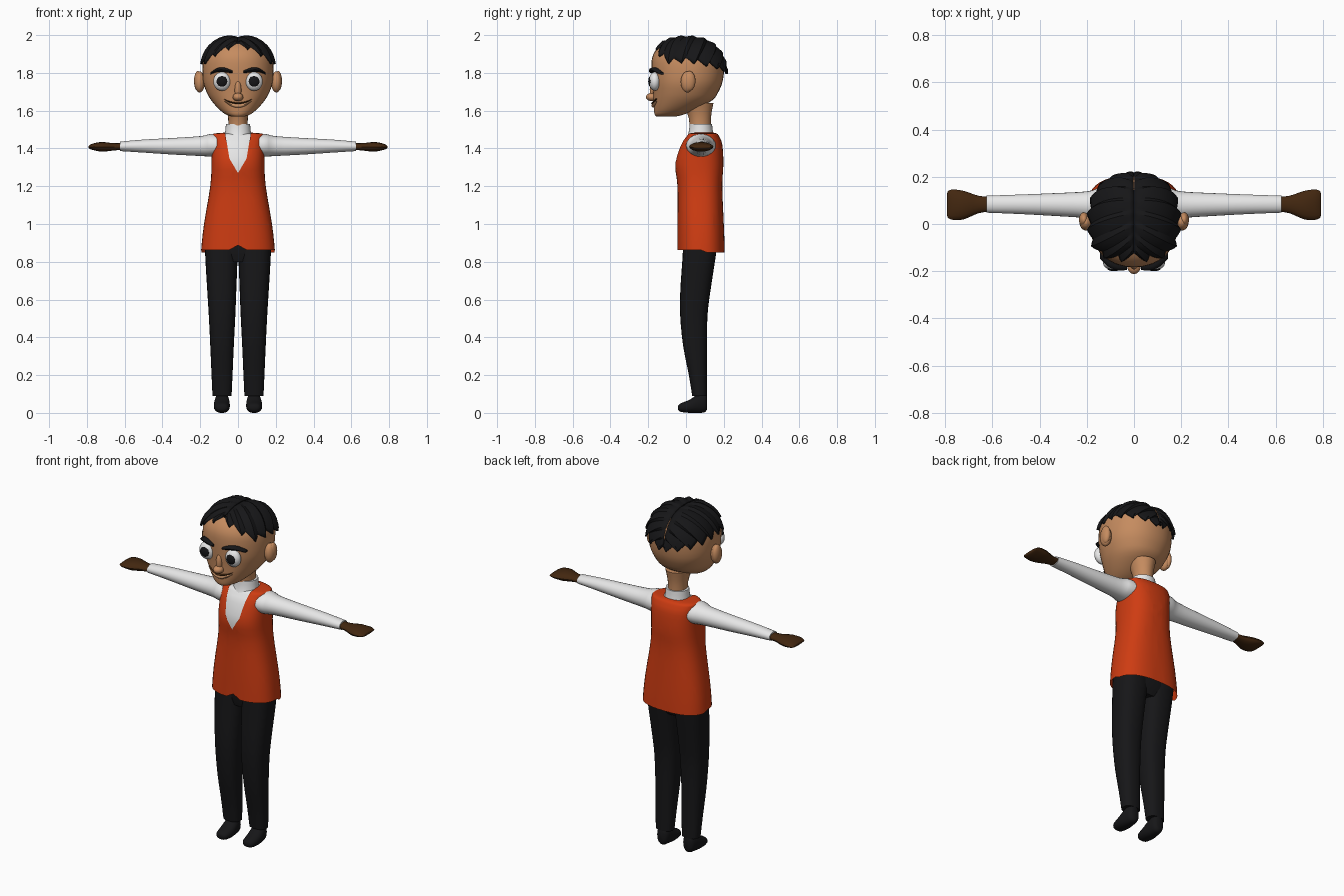
import bpy, bmesh, math
from mathutils import Vector

if "Cube" in bpy.data.objects:
    bpy.data.objects.remove(bpy.data.objects["Cube"])


def material(name, rgb):
    m = bpy.data.materials.new(name)
    m.diffuse_color = (*rgb, 1)
    m.use_nodes = True
    m.node_tree.nodes["Principled BSDF"].inputs["Base Color"].default_value = m.diffuse_color
    return m


SKIN = material("skin", (0.56, 0.26, 0.115))
LIP = material("lip", (0.64, 0.32, 0.15))
BLACK = material("black", (0.008, 0.008, 0.009))
WHITE = material("white", (0.8, 0.8, 0.8))
ORANGE = material("orange", (0.62, 0.045, 0.006))
BROWN = material("dark brown", (0.055, 0.02, 0.005))


def finish(name, bm, mat, mirror=False, angle=40):
    bmesh.ops.recalc_face_normals(bm, faces=bm.faces)
    me = bpy.data.meshes.new(name)
    bm.to_mesh(me)
    bm.free()
    me.materials.append(mat)
    ob = bpy.data.objects.new(name, me)
    bpy.context.collection.objects.link(ob)
    if mirror:
        ob.modifiers.new("mirror", "MIRROR").use_mirror_merge = False
    bpy.ops.object.select_all(action='DESELECT')
    bpy.context.view_layer.objects.active = ob
    ob.select_set(True)
    bpy.ops.object.shade_smooth_by_angle(angle=math.radians(angle))
    return ob


def resample(rings, k):
    """Smooth curve through the ring sizes, k steps per span."""
    out = []
    for i in range(len(rings) - 1):
        a, b, c, d = (rings[max(0, min(len(rings) - 1, i + j))] for j in (-1, 0, 1, 2))
        for s in range(k):
            t = s / k
            out.append([0.5 * (2 * q + (r - p) * t + (2 * p - 5 * q + 4 * r - w) * t * t
                               + (3 * q - p - 3 * r + w) * t ** 3)
                        for p, q, r, w in zip(a, b, c, d)])
    return out + [list(rings[-1])]


def loft(rings, axis=2, n=24, p=2.0, k=3, caps=True):
    """Rings are (position, a0, a1, b0, b1), a and b being the two other axes."""
    bm = bmesh.new()
    loops = []
    for pos, a0, a1, b0, b1 in resample(rings, k):
        loop = []
        for i in range(n):
            ang = 2 * math.pi * i / n
            c, s = math.cos(ang), math.sin(ang)
            co = [(a0 + a1) / 2 + (a1 - a0) / 2 * math.copysign(abs(c) ** (2 / p), c),
                  (b0 + b1) / 2 + (b1 - b0) / 2 * math.copysign(abs(s) ** (2 / p), s)]
            co.insert(axis, pos)
            loop.append(bm.verts.new(co))
        loops.append(loop)
    for l0, l1 in zip(loops, loops[1:]):
        for i in range(n):
            j = (i + 1) % n
            bm.faces.new((l0[i], l0[j], l1[j], l1[i]))
    if caps:
        bm.faces.new(loops[0])
        bm.faces.new(loops[-1])
    return bm


def ball(name, loc, size, mat, mirror=False):
    bm = bmesh.new()
    bmesh.ops.create_uvsphere(bm, u_segments=20, v_segments=12, radius=1)
    for v in bm.verts:
        v.co = Vector([c * s + l for c, s, l in zip(v.co, size, loc)])
    return finish(name, bm, mat, mirror)


def sym(rings):
    return [(z, -w, w, y0, y1) for z, w, y0, y1 in rings]


# Head and neck
finish("head", loft(sym([
    (1.568, .03, -.155, -.06), (1.58, .065, -.166, -.01), (1.61, .103, -.17, .06),
    (1.655, .142, -.173, .14), (1.70, .167, -.175, .172), (1.76, .186, -.18, .195),
    (1.85, .187, -.183, .203), (1.90, .172, -.172, .187), (1.94, .145, -.142, .157),
    (1.97, .10, -.09, .11), (1.985, .02, -.01, .03)]), n=36, p=2.15), SKIN)
finish("neck", loft(sym([(1.45, .052, .02, .132), (1.56, .052, .015, .132),
                         (1.64, .07, -.02, .145)])), SKIN)

# Face
ball("nose_tip", (0, -.18, 1.672), (.028, .032, .022), SKIN)
ball("nose_bridge", (0, -.172, 1.71), (.018, .02, .05), SKIN)
ball("ear", (.203, .008, 1.752), (.028, .036, .056), SKIN, True)
ball("ear_rim", (.212, .018, 1.757), (.021, .032, .053), SKIN, True)
ball("eye", (.085, -.165, 1.755), (.046, .031, .05), WHITE, True)
ball("pupil", (.085, -.187, 1.755), (.029, .013, .029), BLACK, True)
finish("eyebrow", loft([(.03, -.195, -.16, 1.798, 1.812), (.07, -.196, -.155, 1.803, 1.828),
                        (.11, -.18, -.135, 1.804, 1.826), (.145, -.145, -.11, 1.792, 1.802)],
                       axis=0, n=10), BLACK, True)


def mouth_strip(name, z, half, thick, depth, mat):
    rings = []
    for i in range(-4, 5):
        f = i / 4
        x, t = f * half, thick * (1 - .9 * f * f)
        y, zc = -.171 + 3.8 * x * x, z + .024 * f * f
        rings.append((x, y - depth, y + .012, zc - t, zc + t))
    finish(name, loft(rings, axis=0, n=10, k=2), mat)


mouth_strip("lower_lip", 1.627, .072, .012, .012, LIP)
mouth_strip("mouth_line", 1.639, .077, .005, .014, BROWN)


# Hair: locks fall from a centre parting to a jagged hem
def hem_elevation(az):
    keys = [(0, 48), (25, 38), (60, 19), (90, 21), (130, 13), (180, 3)]
    for (a, e), (b, g) in zip(keys, keys[1:]):
        if az <= b:
            return e + (g - e) * (az - a) / (b - a)
    return keys[-1][1]


def direction(az, el):
    az, el = math.radians(az), math.radians(el)
    return Vector((math.sin(az) * math.cos(el), -math.cos(az) * math.cos(el), math.sin(el)))


LOCKS, COLS, ROWS = 9, 6, 10
bm = bmesh.new()
grid = []
for i in range(LOCKS * COLS + 1):
    u = i / (LOCKS * COLS)
    f = (i % COLS) / COLS
    tooth = f / .67 if f < .67 else (1 - f) / .33
    th = math.radians(48 + 129 * u)
    start = Vector((0, -math.cos(th), math.sin(th)))
    az = 180 * u ** .9
    end = direction(az, hem_elevation(az) + 3 - 9 * tooth)
    row = []
    for j in range(ROWS + 1):
        t = j / ROWS
        d = start.lerp(end, t).normalized()
        r = sum(abs(c / s) ** 2.3 for c, s in zip(d, (.19, .197, .19))) ** (-1 / 2.3)
        r += min(1, 4 * t) * (.004 + .011 * tooth)
        row.append(bm.verts.new(Vector((0, .01, 1.80)) + d * r))
    grid.append(row)
for g0, g1 in zip(grid, grid[1:]):
    for j in range(ROWS):
        bm.faces.new((g0[j], g1[j], g1[j + 1], g0[j + 1]))
hair = finish("hair", bm, BLACK, True, 25)
solid = hair.modifiers.new("thickness", "SOLIDIFY")
solid.thickness = .012
solid.offset = -1

# Vest with a V neck and a notched hem
VEST = [(.87, .195, -.045, .205), (1.0, .18, -.045, .2), (1.2, .147, -.045, .192),
        (1.32, .14, -.058, .198), (1.42, .141, -.03, .192), (1.46, .14, -.005, .178),
        (1.478, .13, .01, .165), (1.484, .065, .025, .145)]
bm = loft(sym(VEST), n=40, p=2.5, caps=False)
for v in bm.verts:
    if v.co.z < .871:
        v.co.z = .862 + max(0, .026 - .55 * abs(v.co.x)) if v.co.y < .08 else .85
edges = [(Vector((0, 0, 1.27)), Vector((.045, 0, 1.345))),
         (Vector((.045, 0, 1.345)), Vector((.068, 0, 1.48)))]
planes = []
for a, b in edges:
    d = b - a
    for s in (1, -1):
        planes.append((Vector((a.x * s, 0, a.z)), Vector((d.z * s, 0, -d.x))))
for co, no in planes:
    bmesh.ops.bisect_plane(bm, geom=bm.verts[:] + bm.edges[:] + bm.faces[:],
                           plane_co=co, plane_no=no)
cut = [f for f in bm.faces if f.calc_center_median().y < .06
       and all((f.calc_center_median() - co).dot(no) < 0 for co, no in planes)]
bmesh.ops.delete(bm, geom=cut, context='FACES')
finish("vest", bm, ORANGE)

# Shirt front, collar and sleeves
finish("shirt", loft([(z - .004, -w + .006, w - .006, y0 + .006, y1 - .006)
                      for z, w, y0, y1 in VEST[2:]], n=40, p=2.5), WHITE)
finish("collar", loft(sym([(1.45, .074, .0, .152), (1.485, .068, .014, .143),
                           (1.53, .064, .02, .138)]), n=28, k=2), WHITE)
finish("sleeve", loft([(.11, .0, .158, 1.355, 1.476), (.15, .004, .153, 1.357, 1.476),
                       (.2, .024, .138, 1.36, 1.465), (.35, .035, .13, 1.368, 1.455),
                       (.5, .043, .124, 1.378, 1.447), (.625, .048, .12, 1.386, 1.436)],
                      axis=0), WHITE, True)

# Hands
finish("hand", loft([(.61, .053, .115, 1.393, 1.428), (.66, .045, .12, 1.389, 1.428),
                     (.72, .02, .14, 1.383, 1.434), (.765, .017, .146, 1.391, 1.427),
                     (.787, .026, .14, 1.399, 1.417), (.791, .035, .13, 1.404, 1.412)],
                    axis=0, n=16), BROWN, True)

# Trousers
finish("trouser_hips", loft(sym([(.80, .14, .0, .135), (.86, .168, -.01, .16),
                                 (.96, .16, -.01, .17)]), p=2.4), BLACK)
finish("trouser_leg", loft([(.09, .034, .135, .033, .112), (.2, .029, .14, .015, .111),
                            (.36, .022, .147, -.016, .111), (.52, .014, .155, -.031, .114),
                            (.65, .009, .163, -.03, .13), (.8, .003, .172, -.02, .153),
                            (.9, -.002, .176, -.014, .167)], p=2.5), BLACK, True)

# Shoes
finish("shoe", loft([(-.042, .07, .1, .018, .036), (-.03, .052, .119, .006, .05),
                     (.02, .043, .128, 0, .07), (.07, .046, .124, 0, .105),
                     (.1, .052, .117, .004, .105), (.112, .066, .104, .02, .09)],
                    axis=1, n=20, p=2.3), BLACK, True)
